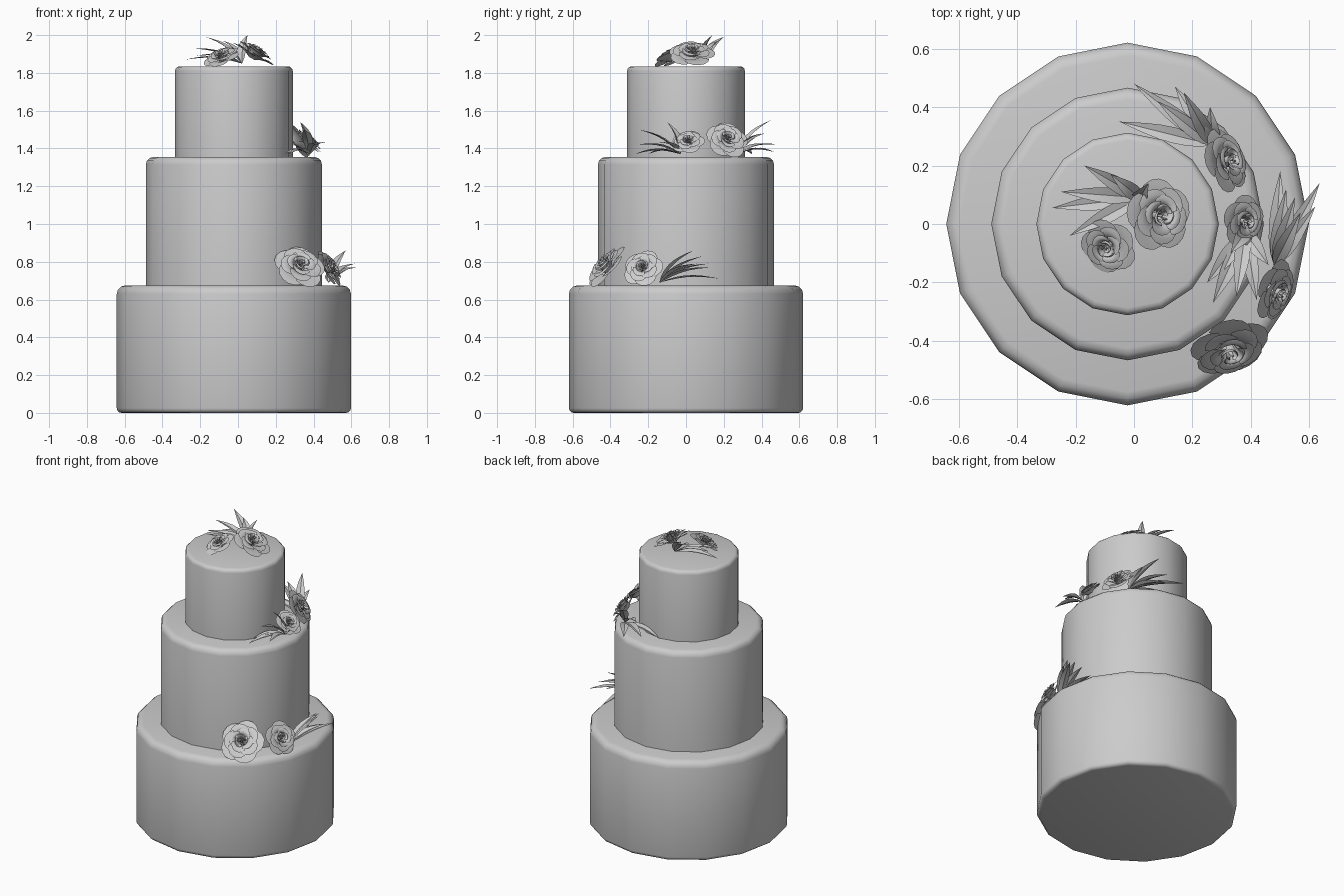
import bpy, bmesh, math
from mathutils import Vector

cube = bpy.data.objects.get("Cube")
if cube:
    bpy.data.objects.remove(cube, do_unlink=True)

GREY = (0.6, 0.6, 0.6, 1)
icing = bpy.data.materials.new("plain grey")
icing.use_nodes = True
icing.diffuse_color = GREY
icing.node_tree.nodes["Principled BSDF"].inputs["Base Color"].default_value = GREY


def finish(bm, name, angle):
    mesh = bpy.data.meshes.new(name)
    bm.to_mesh(mesh)
    bm.free()
    obj = bpy.data.objects.new(name, mesh)
    mesh.materials.append(icing)
    bpy.context.collection.objects.link(obj)
    bpy.ops.object.select_all(action='DESELECT')
    obj.select_set(True)
    bpy.context.view_layer.objects.active = obj
    bpy.ops.object.shade_smooth_by_angle(angle=math.radians(angle))
    return obj


def patch(bm, rows, cols, point):
    """Grid surface from a function of s (0..1) and t (-1..1)."""
    grid = [[bm.verts.new(point(i / rows, 2 * j / cols - 1)) for j in range(cols + 1)]
            for i in range(rows + 1)]
    for a, b in zip(grid, grid[1:]):
        for j in range(cols):
            bm.faces.new((a[j], a[j + 1], b[j + 1], b[j]))


# Tiers: sixteen-sided drums with rounded rims
def tier(name, radius, bottom, top, rim, foot):
    bm = bmesh.new()
    bmesh.ops.create_cone(bm, cap_ends=True, segments=16, radius1=radius, radius2=radius,
                          depth=top - bottom)
    bmesh.ops.translate(bm, verts=bm.verts, vec=(-0.022, 0, (top + bottom) / 2))
    for z, size in ((top, rim), (bottom, foot)):
        if size:
            edges = [e for e in bm.edges if all(abs(v.co.z - z) < 0.001 for v in e.verts)]
            bmesh.ops.bevel(bm, geom=edges, offset=size, segments=3, profile=0.5,
                            affect='EDGES')
    finish(bm, name, 35)


tier("bottom_tier", 0.62, 0, 0.675, 0.045, 0.025)
tier("middle_tier", 0.466, 0.67, 1.355, 0.04, 0)
tier("top_tier", 0.312, 1.35, 1.835, 0.025, 0)

# Petal rings: count, inner radius, outer radius, rim height, half angle
RINGS = ((5, 0.15, 1.0, 0.22, 0.75), (5, 0.13, 0.8, 0.4, 0.75),
         (4, 0.12, 0.55, 0.5, 0.9), (3, 0.1, 0.3, 0.55, 1.1), (2, 0.03, 0.12, 0.56, 1.5))


def rose(name, centre, facing, size):
    bm = bmesh.new()
    for k, (count, inner, outer, height, half) in enumerate(RINGS):
        for i in range(count):
            turn = math.tau * i / count + 0.6 * k

            def petal(s, t):
                s *= 1 - 0.2 * t * t
                r = inner + (outer - inner) * s ** 1.2 + 0.06 * t * s
                z = height * math.sin(s * 2.0) - 0.05 * t * s
                phi = turn + half * t
                return (r * math.cos(phi), r * math.sin(phi), z)
            patch(bm, 5, 6, petal)
    obj = finish(bm, name, 60)
    axis = Vector(facing).normalized()
    obj.rotation_euler = axis.to_track_quat('Z', 'Y').to_euler()
    obj.scale = (size, size, size)
    obj.location = Vector(centre) - axis * size * 0.3


rose("top_rose_large", (0.09, 0.03, 1.91), (0.45, 0, 0.8), 0.125)
rose("top_rose_small", (-0.09, -0.08, 1.89), (-0.3, -0.35, 0.8), 0.1)
rose("middle_rose_large", (0.32, 0.22, 1.45), (0.75, 0.25, 0.55), 0.115)
rose("middle_rose_small", (0.38, 0.01, 1.44), (0.6, -0.1, 0.7), 0.09)
rose("bottom_rose_large", (0.33, -0.43, 0.78), (0.25, -0.7, 0.6), 0.14)
rose("bottom_rose_small", (0.49, -0.23, 0.77), (0.75, -0.25, 0.45), 0.11)


# Leaves: pointed, creased blades that arch from a shared stem
def leaf_spray(name, base, tips, width=0.026):
    bm = bmesh.new()
    base = Vector(base)
    for tip in tips:
        run = Vector(tip) - base
        side = run.cross(Vector((0, 0, 1))).normalized()
        lift = side.cross(run).normalized()

        def blade(s, t):
            spread = width * math.sin(math.pi * s ** 0.8) + 0.002 * (1 - s)
            arch = 0.02 * math.sin(math.pi * s) + 0.35 * spread * abs(t)
            return base + run * s + side * spread * t + lift * arch
        patch(bm, 7, 2, blade)
    finish(bm, name, 20)


leaf_spray("top_leaves", (0.02, 0.09, 1.85),
           ((-0.28, 0.055, 1.87), (-0.25, 0.11, 1.93), (-0.17, 0.2, 1.99),
            (-0.08, 0.17, 1.97), (0.05, 0.14, 2.0), (-0.22, -0.04, 1.89)))
leaf_spray("middle_back_leaves", (0.27, 0.27, 1.37),
           ((0, 0.48, 1.42), (-0.05, 0.35, 1.37), (0.08, 0.42, 1.48),
            (0.17, 0.45, 1.55), (0.26, 0.4, 1.48), (0.14, 0.47, 1.38)))
leaf_spray("middle_front_leaves", (0.38, -0.03, 1.37),
           ((0.27, -0.27, 1.37), (0.35, -0.25, 1.5), (0.42, -0.26, 1.42),
            (0.25, -0.2, 1.37), (0.46, -0.14, 1.43), (0.33, -0.1, 1.54)))
leaf_spray("bottom_leaves", (0.48, -0.14, 0.69),
           ((0.635, 0.14, 0.77), (0.5, 0.18, 0.71), (0.57, 0.04, 0.86),
            (0.62, 0.06, 0.79), (0.52, 0.12, 0.79), (0.55, 0.09, 0.83)))
